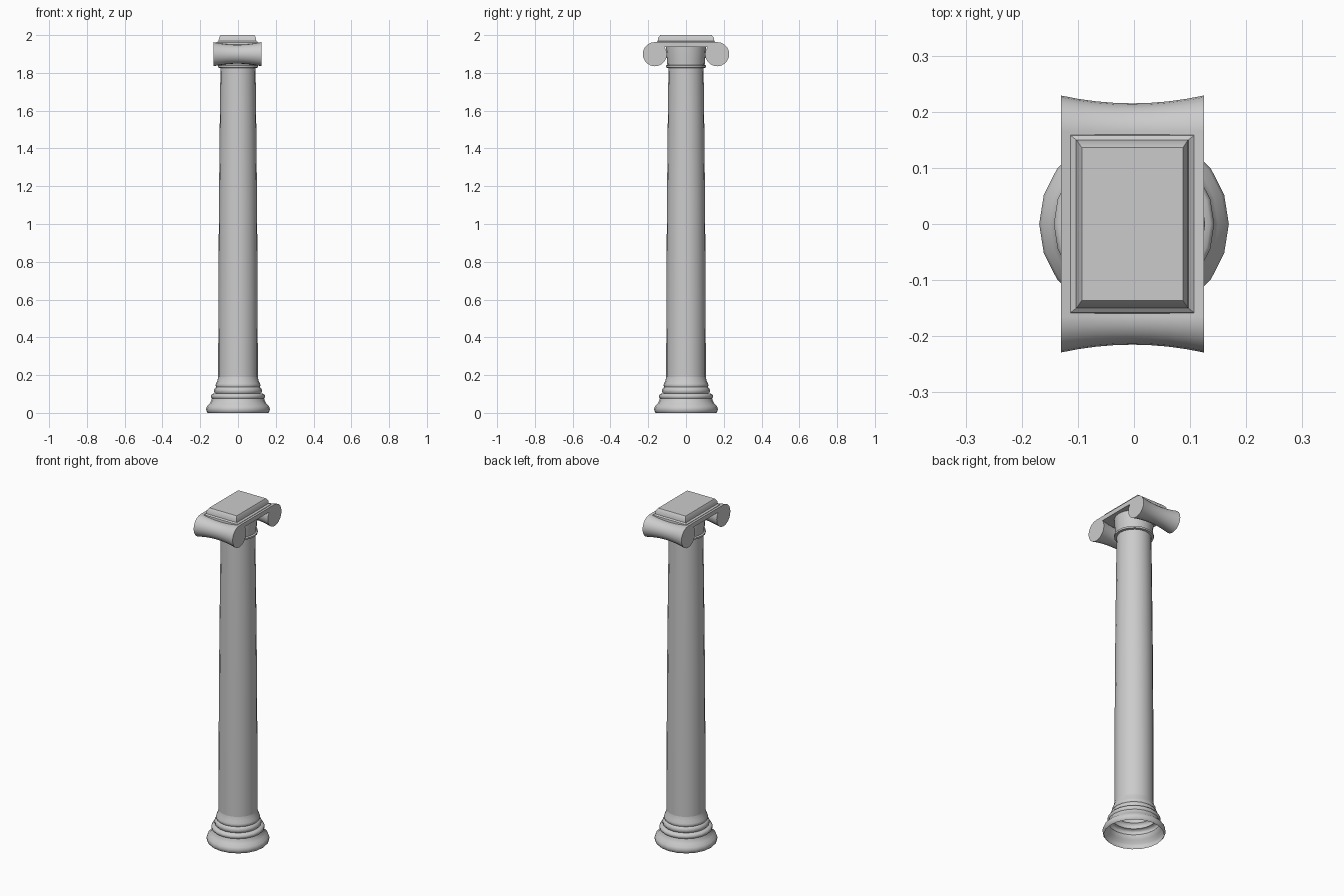
import bpy, bmesh, math

if "Cube" in bpy.data.objects:
    bpy.data.objects.remove(bpy.data.objects["Cube"])

SIDES = 20


def finish(name, bm, angle=40):
    bmesh.ops.recalc_face_normals(bm, faces=bm.faces[:])
    mesh = bpy.data.meshes.new(name)
    bm.to_mesh(mesh)
    bm.free()
    ob = bpy.data.objects.new(name, mesh)
    bpy.context.collection.objects.link(ob)
    bpy.ops.object.select_all(action='DESELECT')
    bpy.context.view_layer.objects.active = ob
    ob.select_set(True)
    bpy.ops.object.shade_smooth_by_angle(angle=math.radians(angle))
    return ob


def loft(name, rings, caps=True, angle=40):
    """Skin a list of closed rings that share one point count."""
    bm = bmesh.new()
    vs = [[bm.verts.new(p) for p in ring] for ring in rings]
    n = len(vs[0])
    for a, b in zip(vs, vs[1:]):
        for i in range(n):
            j = (i + 1) % n
            bm.faces.new((a[i], a[j], b[j], b[i]))
    if caps:
        bm.faces.new(vs[0])
        bm.faces.new(vs[-1])
    return finish(name, bm, angle)


def circle(r):
    return [(r * math.cos(2 * math.pi * i / SIDES), r * math.sin(2 * math.pi * i / SIDES))
            for i in range(SIDES)]


def lathe(name, profile):
    return loft(name, [[(x, y, z) for x, y in circle(r)] for r, z in profile], caps=False, angle=50)


# Moulded base, open underneath
lathe("base", [(0.160, 0), (0.167, 0.008), (0.169, 0.022), (0.164, 0.036), (0.150, 0.050),
               (0.141, 0.066), (0.138, 0.076), (0.143, 0.082), (0.143, 0.092), (0.136, 0.101),
               (0.121, 0.103), (0.126, 0.110), (0.127, 0.122), (0.121, 0.132), (0.115, 0.136),
               (0.119, 0.144), (0.117, 0.154), (0.110, 0.168), (0.105, 0.190)])

# Tapering shaft
lathe("shaft", [(0.105, 0.19), (0.104, 0.6), (0.101, 1.1), (0.097, 1.5), (0.093, 1.83)])

# Neck mouldings below the scrolls
lathe("neck", [(0.093, 1.826), (0.106, 1.828), (0.107, 1.838), (0.099, 1.842),
               (0.101, 1.87), (0.105, 1.91), (0.106, 1.945)])

# Waisted scroll rolls, left and right of the neck
MID, HALF = -0.003, 0.1275
stations = [(MID + HALF * t, 0.050 + 0.014 * t * t)
            for t in (-1, -0.75, -0.5, -0.25, 0, 0.25, 0.5, 0.75, 1)]
for name, side in (("scroll_front", -1), ("scroll_back", 1)):
    loft(name, [[(x, side * 0.165 + a, 1.899 + b) for a, b in circle(r)] for x, r in stations])

# Slab joining the scrolls, dipping with their waist
loft("scroll_slab", [[(x, -0.165, 1.937), (x, 0.165, 1.937),
                      (x, 0.165, 1.899 + r), (x, -0.165, 1.899 + r)] for x, r in stations])

# Stepped top block
block = [(0.112, 0.160, 1.945), (0.110, 0.158, 1.962), (0.100, 0.150, 1.968),
         (0.098, 0.148, 1.985), (0.090, 0.136, 2.0)]
loft("top_block", [[(MID - sx, -sy, z), (MID + sx, -sy, z), (MID + sx, sy, z), (MID - sx, sy, z)]
                   for sx, sy, z in block])
